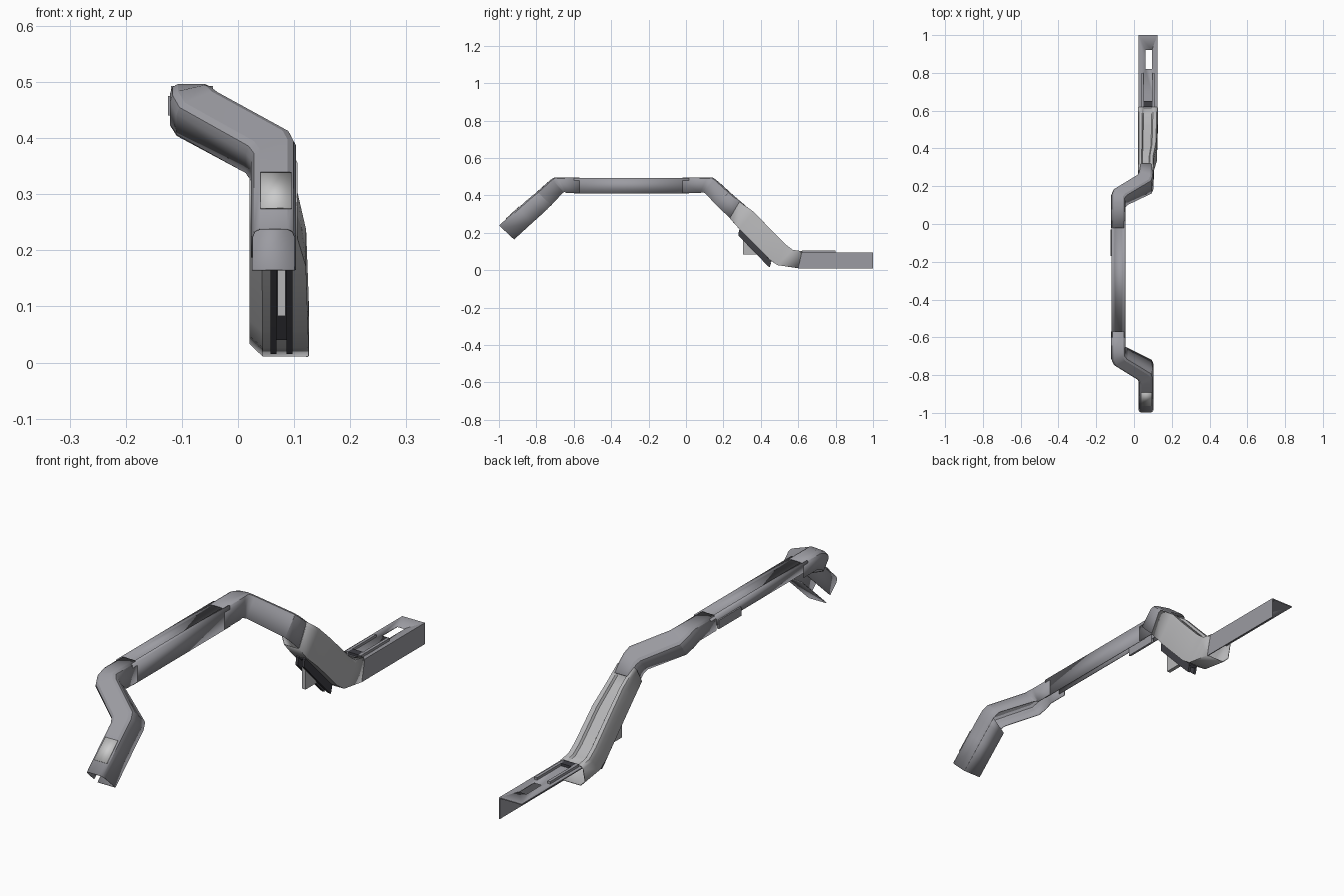
import bpy, bmesh
from mathutils import Vector

if "Cube" in bpy.data.objects:
    bpy.data.objects.remove(bpy.data.objects["Cube"])

METAL = (.33, .33, .36, 1)
LIGHT = (.46, .46, .47, 1)
DARK = (.05, .05, .06, 1)


def finish(name, bm, thick=0.003, color=METAL):
    bmesh.ops.recalc_face_normals(bm, faces=bm.faces)
    me = bpy.data.meshes.new(name)
    bm.to_mesh(me)
    bm.free()
    ob = bpy.data.objects.new(name, me)
    bpy.context.collection.objects.link(ob)
    if thick:
        m = ob.modifiers.new("sheet", 'SOLIDIFY')
        m.thickness = thick
        m.offset = 0
    mat = bpy.data.materials.new(name)
    mat.diffuse_color = color
    mat.use_nodes = True
    mat.node_tree.nodes["Principled BSDF"].inputs["Base Color"].default_value = mat.diffuse_color
    me.materials.append(mat)
    bpy.ops.object.select_all(action='DESELECT')
    ob.select_set(True)
    bpy.context.view_layer.objects.active = ob
    bpy.ops.object.shade_smooth_by_angle(angle=0.5)
    return ob


# Skin a sheet profile (u = across, v = depth) through stations
# station: top y, top z, bottom y, bottom z, left x, right x, skew of right side
def sweep(name, profile, stations, closed=False, thick=0.003, color=METAL):
    bm = bmesh.new()
    rows = []
    for ty, tz, by, bz, xl, xr, skew in stations:
        rows.append([bm.verts.new((xl + (xr - xl) * u,
                                   ty + (by - ty) * v + skew * (u - 0.5),
                                   tz + (bz - tz) * v + .85 * abs(skew) * (u - 0.5)))
                     for u, v in profile])
    n = len(profile)
    for a, b in zip(rows, rows[1:]):
        for i in range(n if closed else n - 1):
            j = (i + 1) % n
            bm.faces.new((a[i], a[j], b[j], b[i]))
    return finish(name, bm, thick, color)


def box(name, x0, x1, y0, y1, z0, z1, color=METAL):
    bm = bmesh.new()
    bmesh.ops.create_cube(bm, size=1)
    for v in bm.verts:
        v.co = Vector(((x0 + x1) / 2 + v.co.x * (x1 - x0),
                       (y0 + y1) / 2 + v.co.y * (y1 - y0),
                       (z0 + z1) / 2 + v.co.z * (z1 - z0)))
    return finish(name, bm, 0, color)


channel = [(0, .7), (0, .2), (.06, .06), (.18, 0), (.82, 0), (.94, .06), (1, .2), (1, 1)]
grooved = [(0, .45), (0, 0), (.18, 0), (.23, .06), (.77, .06), (.82, 0), (1, 0), (1, 1)]
tube = [(.22, 1), (0, .75), (0, .12), (.06, 0), (.2, 0), (.26, .08), (.7, .08),
        (.76, 0), (.94, 0), (1, .12), (1, 1)]
flat = [(0, 1), (1, 1)]

# Front leg and its elbow
L, R, ML, MR = .025, .102, -.12, -.046
front = [
    (-.998, .238, -.92, .165, L, R, 0),
    (-.90, .328, -.822, .255, L, R, 0),
    (-.85, .373, -.772, .300, L, R, .012),
    (-.832, .388, -.757, .315, L, R, .03),
    (-.812, .403, -.738, .332, .015, .093, .035),
    (-.735, .472, -.675, .400, -.108, -.033, .035),
    (-.712, .488, -.66, .410, ML, MR, .02),
    (-.68, .495, -.64, .413, ML, MR, 0),
    (-.57, .495, -.57, .413, ML, MR, 0)]
sweep("front_elbow", channel, front)
sweep("front_leg_floor", flat, front[:4])

# Flat panel on the front leg
sweep("front_leg_panel", [(0, 0), (1, 0)], [
    (-.962, .275, -.96, .27, .04, .095, 0),
    (-.893, .339, -.89, .34, .04, .095, 0)], color=(.6, .6, .6, 1))

# Long straight middle rail
sweep("middle_rail", grooved, [
    (y, .492, y, .411, -.118, -.046, 0) for y in (-.6, .015)])
box("side_tab", -.125, -.116, -.17, -.03, .44, .475)

# Rear elbow
sweep("rear_elbow", channel, [
    (-.02, .495, -.02, .413, ML, MR, 0),
    (.115, .495, .075, .413, ML, MR, 0),
    (.15, .488, .10, .408, ML, MR, -.02),
    (.172, .472, .12, .397, -.108, -.033, -.035),
    (.248, .403, .18, .332, .015, .093, -.035),
    (.268, .386, .20, .312, L, R, -.025),
    (.32, .342, .25, .265, L, R, 0)])

# Wide sloping section with its bend
sweep("rear_slope", tube, [
    (.285, .365, .235, .278, .022, .105, 0),
    (.36, .312, .285, .222, .022, .105, 0),
    (.425, .245, .335, .172, .022, .120, 0),
    (.53, .138, .45, .055, .022, .124, 0),
    (.57, .108, .49, .028, .022, .125, 0),
    (.62, .100, .60, .012, .022, .125, 0)], closed=True, color=LIGHT)

# Rear angle: side wall plus slotted top plate
box("rear_side_wall", .121, .125, .60, 1, .010, .095)
plate = box("rear_top_plate", .025, .123, .60, 1, .091, .095)
slot = box("slot_cutter", .06, .095, .82, .92, .05, .15)
slot.hide_render = True
slot.hide_viewport = True
cut = plate.modifiers.new("slot", 'BOOLEAN')
cut.operation = 'DIFFERENCE'
cut.object = slot
cut.solver = 'EXACT'
for x in (.045, .103):
    box("plate_rib", x - .006, x + .006, .62, .80, .093, .105)
box("rib_bridge", .045, .103, .62, .65, .093, .105, DARK)

# Dark bracket under the slope: two bars on a backing strip
bar = [(.283, .215), (.306, .228), (.455, .04), (.447, .015), (.435, .025), (.28, .185)]
backing = [(.30, .22), (.46, .05), (.45, .04), (.29, .21)]
for x0, x1, side in ((.058, .069, bar), (.086, .097, bar), (.058, .097, backing)):
    bm = bmesh.new()
    a = [bm.verts.new((x0, y, z)) for y, z in side]
    b = [bm.verts.new((x1, y, z)) for y, z in side]
    bm.faces.new(a)
    bm.faces.new(b)
    for i in range(len(a)):
        j = (i + 1) % len(a)
        bm.faces.new((a[i], a[j], b[j], b[i]))
    finish("slope_bracket", bm, 0, DARK)

# Upright plate hanging in front of the bracket
box("bracket_plate", .070, .085, .305, .38, .083, .19, LIGHT)
